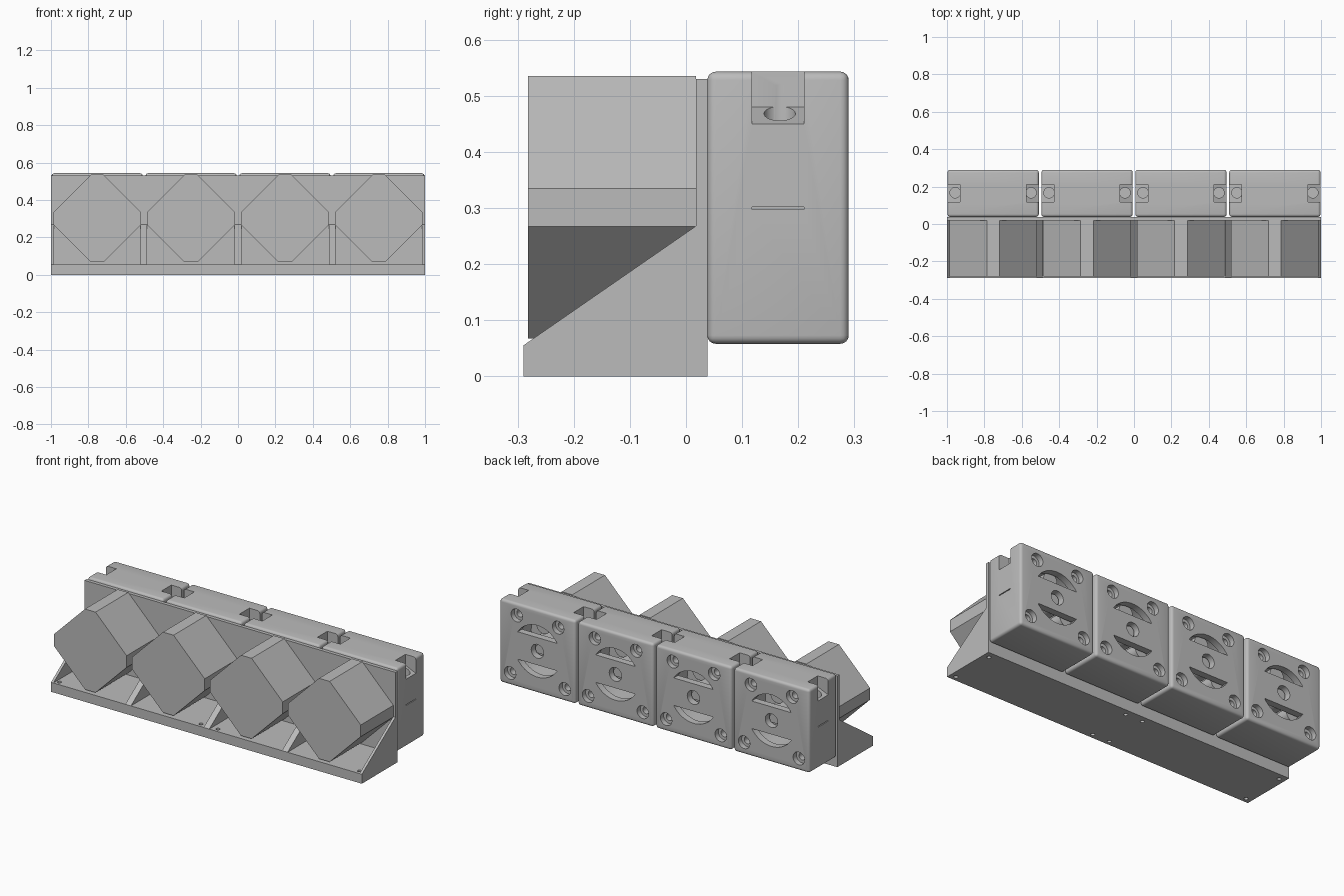
import bpy, bmesh, math
from math import cos, sin, pi

scene = bpy.context.scene
if "Cube" in bpy.data.objects:
    bpy.data.objects.remove(bpy.data.objects["Cube"])

grey = bpy.data.materials.new("plain grey")
grey.use_nodes = True
COLOUR = (0.5, 0.5, 0.5, 1)
grey.diffuse_color = COLOUR
grey.node_tree.nodes["Principled BSDF"].inputs["Base Color"].default_value = COLOUR

MID = 0.301                     # height of the motor and pump axes
PITCH = 0.502
CENTRES = [(i - 1.5) * PITCH for i in range(4)]


def prism(name, points, axis, lo, hi):
    """Extrude a flat outline along an axis between lo and hi."""
    place = {"x": lambda u, v, d: (d, u, v),
             "y": lambda u, v, d: (u, d, v),
             "z": lambda u, v, d: (u, v, d)}[axis]
    bm = bmesh.new()
    a = [bm.verts.new(place(u, v, lo)) for u, v in points]
    b = [bm.verts.new(place(u, v, hi)) for u, v in points]
    bm.faces.new(a)
    bm.faces.new(b[::-1])
    for i in range(len(a)):
        j = (i + 1) % len(a)
        bm.faces.new((a[j], a[i], b[i], b[j]))
    bmesh.ops.recalc_face_normals(bm, faces=bm.faces)
    mesh = bpy.data.meshes.new(name)
    bm.to_mesh(mesh)
    bm.free()
    mesh.materials.append(grey)
    obj = bpy.data.objects.new(name, mesh)
    scene.collection.objects.link(obj)
    return obj


def rect(u0, u1, v0, v1):
    return [(u0, v0), (u1, v0), (u1, v1), (u0, v1)]


def arc(u, v, r, start=0, end=2 * pi, n=32):
    """Points on an arc; a full turn leaves out the repeated last point."""
    full = end - start > 6.28
    return [(u + r * cos(start + (end - start) * i / n),
             v + r * sin(start + (end - start) * i / n))
            for i in range(n if full else n + 1)]


def activate(obj):
    bpy.ops.object.select_all(action="DESELECT")
    obj.select_set(True)
    bpy.context.view_layer.objects.active = obj


def cut(obj, cutters):
    activate(obj)
    for c in cutters:
        mod = obj.modifiers.new("cut", "BOOLEAN")
        mod.operation = "DIFFERENCE"
        mod.solver = "EXACT"
        mod.object = c
        bpy.ops.object.modifier_apply(modifier=mod.name)
        bpy.data.objects.remove(c)


def smooth(obj):
    activate(obj)
    bpy.ops.object.shade_smooth_by_angle(angle=math.radians(35))


def repeat(obj, centres):
    """Shift the part to the first centre and link copies to the others."""
    obj.location.x = centres[0]
    for x in centres[1:]:
        copy = obj.copy()
        copy.location.x = x
        scene.collection.objects.link(copy)


# Bracket: L-shaped profile with screw holes through the foot
bracket = prism("bracket", [(-0.29, 0), (0.038, 0), (0.038, 0.53), (0.018, 0.53),
                            (0.018, 0.055), (-0.29, 0.055)], "x", -1, 1)
cut(bracket, [prism("screw_cutter", arc(s * x, y, 0.011, n=16), "z", -0.1, 0.2)
              for x in (0.055, 0.965) for s in (-1, 1) for y in (-0.262, 0)])
smooth(bracket)

# Triangular gussets between the motors and at both ends
gusset = [(-0.29, 0.055), (0.018, 0.055), (0.018, 0.268)]
for x0, x1 in ((-1, -0.985), (-0.522, -0.486), (-0.018, 0.018),
               (0.486, 0.522), (0.985, 1)):
    prism("gusset", gusset, "x", x0, x1)

# Motors: diamond-set squares with clipped corners
R, F = 0.234, 0.034
octagon = [(F, -R), (R, -F), (R, F), (F, R), (-F, R), (-R, F), (-R, -F), (-F, -R)]
repeat(prism("motor", [(u, MID + v) for u, v in octagon], "y", -0.282, 0.018), CENTRES)

# Pump housing with rounded edges
HALF = 0.244
housing = prism("pump_housing", rect(-HALF, HALF, 0.058, 0.543), "y", 0.038, 0.29)
activate(housing)
bevel = housing.modifiers.new("round", "BEVEL")
bevel.width = 0.015
bevel.segments = 4
bpy.ops.object.modifier_apply(modifier=bevel.name)

# Rotor cavity and shaft hole
cutters = [prism("cavity_cutter", arc(0, MID, 0.18, n=64), "y", 0.09, 0.25),
           prism("shaft_cutter", arc(0, MID, 0.04), "y", 0.2, 0.35)]
# Curved windows above and below the shaft
a = math.asin(0.08 / 0.15)
for start in (a, pi + a):
    cutters.append(prism("window_cutter", arc(0, MID, 0.15, start, start + pi - 2 * a),
                         "y", 0.2, 0.35))
for s in (-1, 1):
    # Counterbored screw holes
    for x, z in ((0.133, 0.173), (0.176, -0.173)):
        for r, depth in ((0.037, 0.26), (0.02, 0.1)):
            cutters.append(prism("bore_cutter", arc(s * x, MID + z, r), "y", depth, 0.35))
    # Tube notch with sloping floor, tube hole and thin side slot
    notch = [(0.177, 0.6), (0.177, 0.48), (0.244, 0.45), (0.3, 0.425), (0.3, 0.6)]
    cutters.append(prism("notch_cutter", [(s * u, v) for u, v in notch], "y", 0.118, 0.21))
    cutters.append(prism("tube_cutter", arc(s * 0.203, 0.167, 0.028), "z", 0.38, 0.52))
    side = sorted((s * 0.2, s * 0.3))
    cutters.append(prism("slot_cutter", rect(0.118, 0.21, 0.297, 0.302), "x", *side))
cut(housing, cutters)
smooth(housing)
repeat(housing, CENTRES)

# Rotor hub with a flattened shaft, and rollers around it
hub = prism("rotor_hub", arc(0, MID, 0.07), "y", 0.085, 0.235)
smooth(hub)
repeat(hub, CENTRES)
shaft = prism("motor_shaft", arc(0, MID, 0.03, -0.9, pi + 0.9), "y", 0.23, 0.265)
smooth(shaft)
repeat(shaft, CENTRES)
for k in range(3):
    t = pi / 2 + k * 2 * pi / 3
    roller = prism("rotor_roller", arc(0.125 * cos(t), MID + 0.125 * sin(t), 0.045),
                   "y", 0.085, 0.235)
    smooth(roller)
    repeat(roller, CENTRES)
